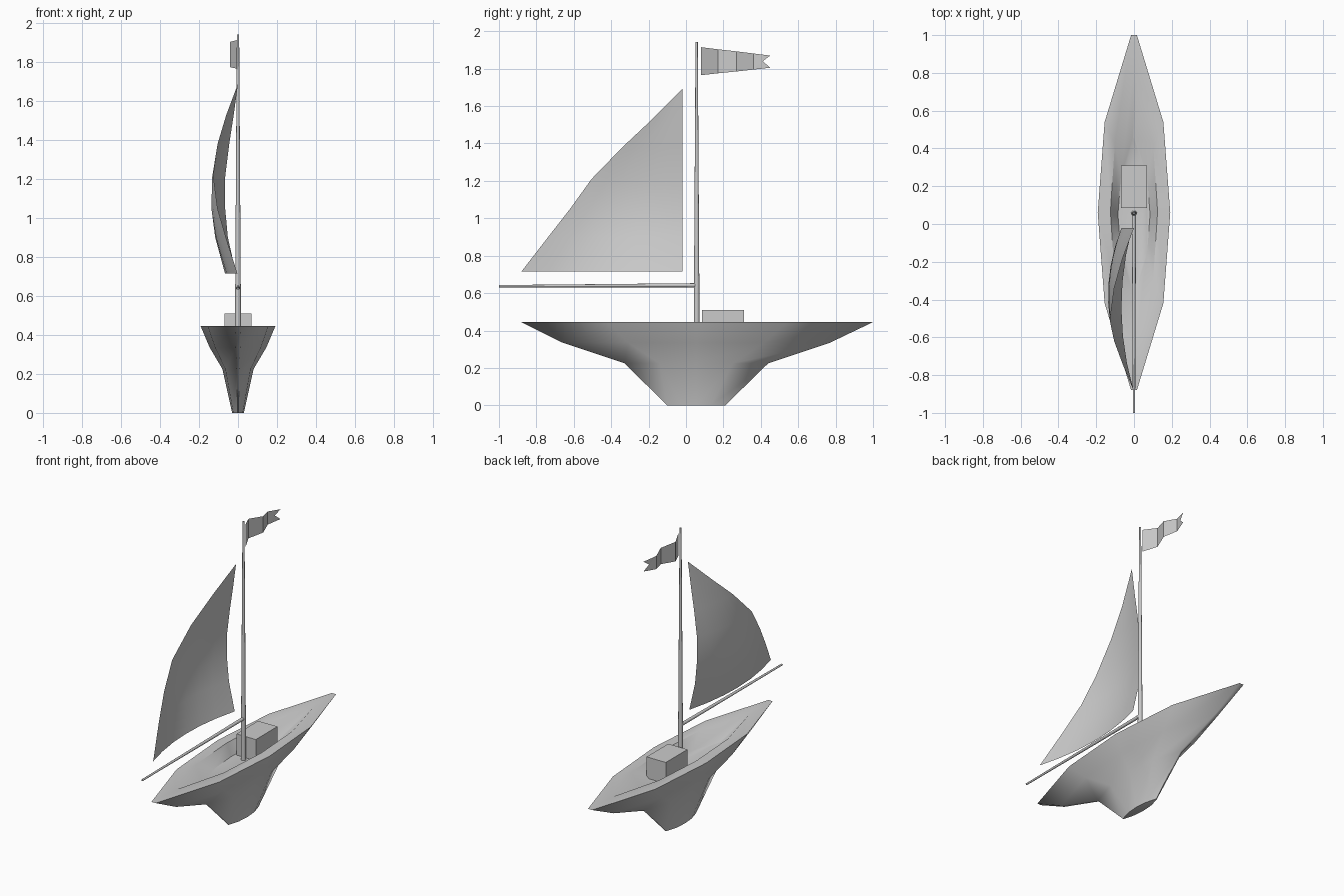
import bpy, bmesh
from mathutils import Vector

if "Cube" in bpy.data.objects:
    bpy.data.objects.remove(bpy.data.objects["Cube"])


def make(name, verts, faces, smooth=None):
    me = bpy.data.meshes.new(name)
    me.from_pydata(verts, [], faces)
    me.update()
    ob = bpy.data.objects.new(name, me)
    bpy.context.collection.objects.link(ob)
    if smooth:
        bpy.ops.object.select_all(action='DESELECT')
        ob.select_set(True)
        bpy.context.view_layer.objects.active = ob
        bpy.ops.object.shade_smooth_by_angle(angle=smooth)
    return ob


def spar(name, a, b, r1, r2):
    """Tapered pole from a to b."""
    a, b = Vector(a), Vector(b)
    bpy.ops.mesh.primitive_cone_add(vertices=12, radius1=r1, radius2=r2,
                                    depth=(b - a).length, location=(a + b) / 2)
    ob = bpy.context.object
    ob.name = name
    ob.rotation_mode = 'QUATERNION'
    ob.rotation_quaternion = (b - a).to_track_quat('Z', 'Y')
    bpy.ops.object.shade_smooth_by_angle(angle=0.8)


# Hull: one leaf outline lofted from keel to rim and down into the cockpit
half = [(-1, .08), (-.51, .81), (0, 1), (.51, .81), (1, .08)]
outline = [(w, t) for t, w in half] + [(-w, t) for t, w in reversed(half)]
levels = [  # z, stern y, bow y, half width
    (0, -.10, .21, .03), (.225, -.33, .44, .08), (.335, -.66, .77, .145),
    (.445, -.88, 1.0, .192), (.445, -.64, .77, .125), (.37, -.36, .46, .085)]
verts, faces, n = [], [], len(outline)
for z, y0, y1, w in levels:
    verts += [(px * w, (y0 + y1) / 2 + py * (y1 - y0) / 2, z) for px, py in outline]
for k in range(len(levels) - 1):
    for i in range(n):
        j = (i + 1) % n
        faces.append((k*n + i, k*n + j, (k+1)*n + j, (k+1)*n + i))
faces.append(tuple(reversed(range(n))))
faces.append(tuple(range(5 * n, 6 * n)))
make("hull", verts, faces, 1.05)

# Cabin block
bpy.ops.mesh.primitive_cube_add(size=1, location=(0, .198, .437))
cabin = bpy.context.object
cabin.name = "cabin"
cabin.scale = (.14, .225, .146)

# Mast and boom
spar("mast", (0, .057, .365), (0, .057, 1.942), .016, .006)
spar("boom", (0, .05, .642), (0, -1.0, .637), .011, .006)

# Sail: rows between luff and leech with extra belly in the middle
rows = [  # z, leech y, luff x, leech x, belly
    (.715, -.88, -.01, -.003, .06), (.90, -.737, -.052, -.062, .06),
    (1.05, -.62, -.066, -.105, .05), (1.21, -.505, -.066, -.126, .03),
    (1.38, -.34, -.045, -.105, .012), (1.53, -.18, -.022, -.06, .004)]
cols = 6
verts, faces = [], []
for z, y, xa, xb, belly in rows:
    for i in range(cols + 1):
        u = i / cols
        verts.append((xa + (xb - xa) * u - belly * 4 * u * (1 - u),
                      -.02 + (y + .02) * u, z))
verts.append((0, -.02, 1.69))
m = cols + 1
for k in range(len(rows) - 1):
    for i in range(cols):
        faces.append((k*m + i, k*m + i + 1, (k+1)*m + i + 1, (k+1)*m + i))
last = (len(rows) - 1) * m
faces += [(last + i, last + i + 1, len(verts) - 1) for i in range(cols)]
make("sail", verts, faces, 1.0)

# Pennant: folded strip with a notched tail
verts = []
for i, (x, y) in enumerate([(0, .08), (-.042, .17), (-.005, .27), (-.035, .36), (-.005, .45)]):
    t = i / 4
    verts += [(x, y, 1.765 + .04 * t), (x, y, 1.915 - .045 * t)]
verts.append((-.018, .41, 1.84))
faces = [(2*i, 2*i + 2, 2*i + 3, 2*i + 1) for i in range(3)]
faces += [(6, 8, 10), (6, 10, 7), (7, 10, 9)]
make("pennant", verts, faces)
